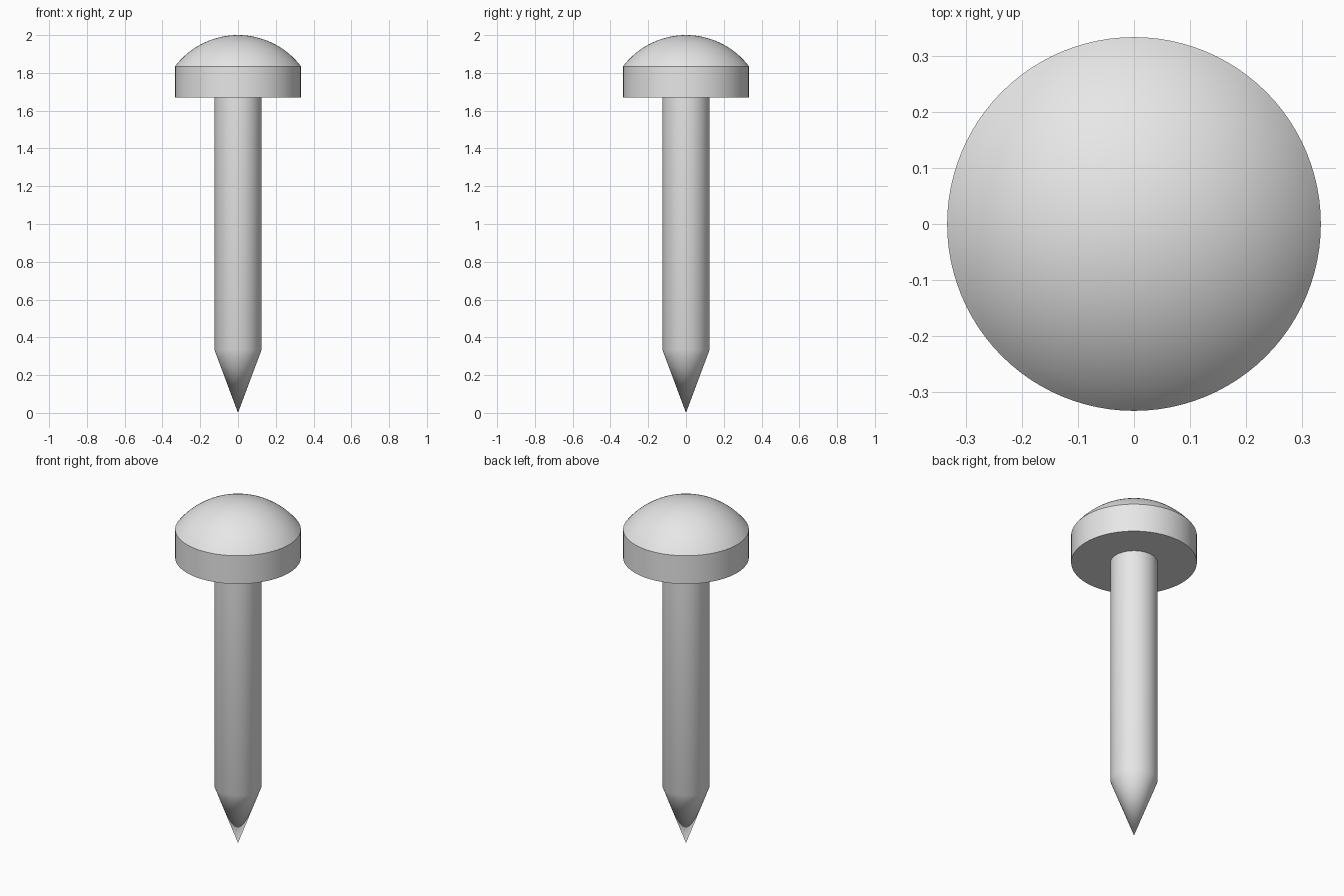
import bpy
import bmesh
from math import sin, cos, asin, radians

cube = bpy.data.objects.get("Cube")
if cube:
    bpy.data.objects.remove(cube, do_unlink=True)

SEGMENTS = 96
HEAD_RADIUS, HEAD_BASE, RIM_TOP, TOP = 0.333, 1.67, 1.835, 2.0
SHAFT_RADIUS, POINT_TOP = 0.125, 0.335

steel = bpy.data.materials.new("steel_grey")
grey = (0.8, 0.8, 0.8, 1)
steel.use_nodes = True
steel.diffuse_color = grey
steel.node_tree.nodes["Principled BSDF"].inputs["Base Color"].default_value = grey


def lathe(name, profile):
    """Revolve (radius, height) points, bottom to top, around z."""
    bm = bmesh.new()
    verts = [bm.verts.new((r, 0, z)) for r, z in profile]
    edges = [bm.edges.new(pair) for pair in zip(verts, verts[1:])]
    bmesh.ops.spin(bm, geom=verts + edges, cent=(0, 0, 0), axis=(0, 0, 1),
                   angle=radians(360), steps=SEGMENTS, use_merge=True)
    bmesh.ops.remove_doubles(bm, verts=bm.verts[:], dist=0.0001)
    bmesh.ops.recalc_face_normals(bm, faces=bm.faces[:])
    mesh = bpy.data.meshes.new(name)
    bm.to_mesh(mesh)
    bm.free()
    mesh.materials.append(steel)
    obj = bpy.data.objects.new(name, mesh)
    bpy.context.collection.objects.link(obj)
    bpy.ops.object.select_all(action="DESELECT")
    obj.select_set(True)
    bpy.context.view_layer.objects.active = obj
    bpy.ops.object.shade_smooth_by_angle(angle=radians(30))
    return obj


# Head: straight rim under a spherical cap
rise = TOP - RIM_TOP
cap_radius = (HEAD_RADIUS ** 2 + rise ** 2) / (2 * rise)
half_angle = asin(HEAD_RADIUS / cap_radius)
rings = 20
cap = []
for i in range(rings + 1):
    a = half_angle * (1 - i / rings)
    cap.append((cap_radius * sin(a), TOP - cap_radius * (1 - cos(a))))
lathe("head", [(0, HEAD_BASE), (HEAD_RADIUS, HEAD_BASE)] + cap)

# Shaft with a conical point; a ring near the shoulder keeps the shading tight
shoulder = 0.88
lathe("shaft", [(0, 0),
                (SHAFT_RADIUS * shoulder, POINT_TOP * shoulder),
                (SHAFT_RADIUS, POINT_TOP),
                (SHAFT_RADIUS, HEAD_BASE + 0.02),
                (0, HEAD_BASE + 0.02)])
